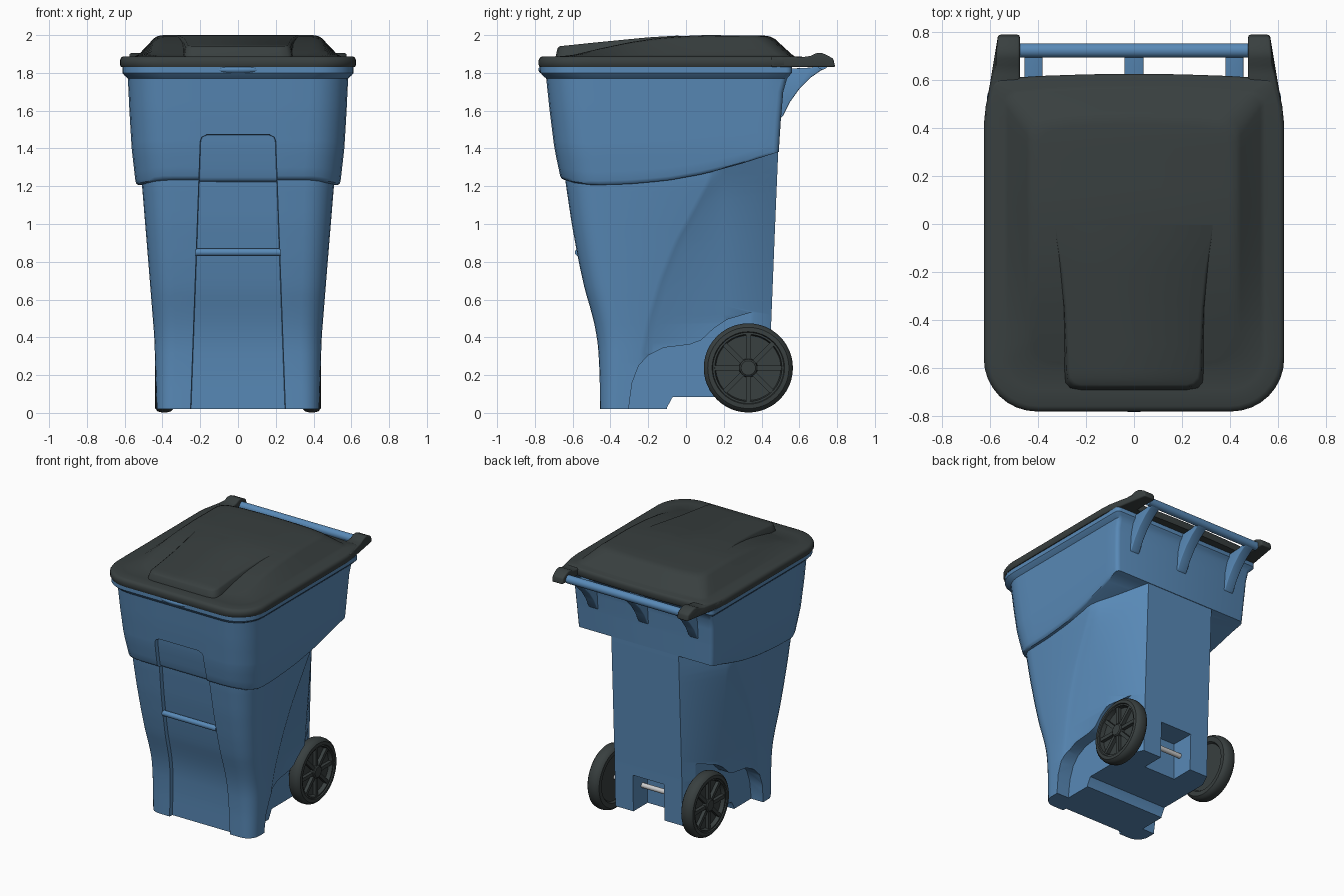
import bpy, bmesh, math
from mathutils import Vector, Matrix

if "Cube" in bpy.data.objects:
    bpy.data.objects.remove(bpy.data.objects["Cube"])


def material(name, col):
    m = bpy.data.materials.new(name)
    m.diffuse_color = (*col, 1)
    m.use_nodes = True
    m.node_tree.nodes["Principled BSDF"].inputs["Base Color"].default_value = m.diffuse_color
    return m


BLUE = material("blue_plastic", (0.098, 0.25, 0.47))
DARK = material("dark_plastic", (0.04, 0.05, 0.05))


def table(pts, v):
    # piecewise-linear lookup
    if v <= pts[0][0]:
        return pts[0][1]
    for (a, fa), (b, fb) in zip(pts, pts[1:]):
        if v <= b:
            return fa + (fb - fa) * (v - a) / (b - a)
    return pts[-1][1]


def finish(bm, name, mat=None, bevel=0, angle=35):
    bmesh.ops.recalc_face_normals(bm, faces=bm.faces)
    me = bpy.data.meshes.new(name)
    bm.to_mesh(me)
    bm.free()
    ob = bpy.data.objects.new(name, me)
    bpy.context.collection.objects.link(ob)
    if mat:
        me.materials.append(mat)
    bpy.ops.object.select_all(action='DESELECT')
    ob.select_set(True)
    bpy.context.view_layer.objects.active = ob
    if bevel:
        b = ob.modifiers.new("bevel", 'BEVEL')
        b.width, b.segments, b.limit_method = bevel, 3, 'ANGLE'
        bpy.ops.object.modifier_apply(modifier=b.name)
    bpy.ops.object.shade_smooth_by_angle(angle=math.radians(angle))
    return ob


def loft(name, rings, mat, k=1, angle=35):
    # rings: right-half outlines from front centre to back centre, mirrored in x
    bm = bmesh.new()
    rows = [[bm.verts.new(p) for p in h + [(-x, y, z) for x, y, z in h[-2:0:-1]]] for h in rings]
    n, hn = len(rows[0]), len(rings[0])
    for a, b in zip(rows, rows[1:]):
        for i in range(n):
            bm.faces.new((a[i], a[(i + 1) % n], b[(i + 1) % n], b[i]))
    for r in (rows[0], rows[-1]):
        bm.faces.new(r[:k + 1] + r[n - k:])
        for i in range(k, hn - 1):
            q = [r[i], r[i + 1], r[(n - i - 1) % n], r[n - i]]
            bm.faces.new(q[:2] + q[3:] if i == hn - 2 else q)
    return finish(bm, name, mat, 0, angle)


def extrude_yz(name, prof, x0, x1, mat=None, bevel=0, outer=None):
    bm = bmesh.new()
    a = [bm.verts.new((x0, y, z)) for y, z in prof]
    b = [bm.verts.new((outer(y) if outer else x1, y, z)) for y, z in prof]
    bm.faces.new(a)
    bm.faces.new(b)
    for i in range(len(a)):
        j = (i + 1) % len(a)
        bm.faces.new((a[i], a[j], b[j], b[i]))
    return finish(bm, name, mat, bevel)


def rod(name, x0, x1, y, z, r, mat=None):
    prof = [(y + r * math.cos(i * math.tau / 24), z + r * math.sin(i * math.tau / 24)) for i in range(24)]
    return extrude_yz(name, prof, x0, x1, mat)


def arc(cx, cy, r, a0, n):
    return [(cx + r * math.cos(math.radians(a0 + 90 * i / n)),
             cy + r * math.sin(math.radians(a0 + 90 * i / n))) for i in range(n + 1)]


def cut(ob, *cutters):
    for c in cutters:
        c.hide_render = True
        m = ob.modifiers.new("cut", 'BOOLEAN')
        m.operation, m.solver, m.object = 'DIFFERENCE', 'EXACT', c
        bpy.context.view_layer.objects.active = ob
        bpy.ops.object.modifier_apply(modifier=m.name)
        bpy.data.objects.remove(c)
    ob.select_set(True)
    bpy.ops.object.shade_smooth_by_angle(angle=math.radians(30))


# Recessed front panel outline shared by body and collar
def panel(yf, z):
    p = table([(0, .252), (1.44, .2), (1.46, .192), (1.47, .17)], z)
    d = table([(1.47, .03), (1.474, 0)], z)
    return [(0, yf + d), (p - .003, yf + d), (p, yf)]


# Lower body
FRONT = [(0, -.455), (.2, -.457), (.35, -.465), (.45, -.48), (.55, -.505), (.65, -.535), (.8, -.568), (1, -.605), (1.25, -.642)]
CREASE = [(.02, -.25), (.3, -.22), (.5, -.18), (.7, -.12), (.9, -.04), (1.1, .07), (1.25, .15)]


def body_ring(z):
    yf, c = table(FRONT, z), table(CREASE, z)
    w = table([(0, .43), (.4, .443), (.8, .475), (1.25, .512)], z)
    r = table([(0, .09), (1.3, .16)], z)
    yb = table([(0, .437), (.45, .45), (1, .472), (1.38, .488)], z)
    h = panel(yf, z) + arc(w - r, yf + r, r, -90, 6)
    h += [(w, c - .03), (w - .005, c - .005), (w - .022, c + .03), (w - .035, .2), (.28, yb), (0, yb)]
    return [(x, y, z) for x, y in h]


body = loft("lower_body", [body_ring(.02 + .05 * i) for i in range(29)], BLUE, k=7)

# Wheel wells, raised rear floor and axle notch
WELL = [(-.31, -.1), (-.3, .05), (-.285, .16), (-.25, .25), (-.2, .305), (-.12, .345), (.02, .362), (.08, .385),
        (.15, .45), (.22, .495), (.34, .53), (.7, .55), (.7, -.1)]
cut(body, extrude_yz("well_r", WELL, .33, .7), extrude_yz("well_l", WELL, -.33, -.7),
    extrude_yz("floor", [(-.1, -.1), (-.1, .03), (-.07, .085), (.7, .085), (.7, -.1)], -.8, .8),
    extrude_yz("notch", [(.27, .0), (.27, .36), (.7, .36), (.7, .0)], -.13, .13))

# Upper collar with sweeping lower edge and rim flange
EDGE = [(-.66, 1.24), (-.6, 1.222), (-.5, 1.211), (-.3, 1.217), (-.1, 1.235), (.1, 1.27), (.3, 1.325), (.49, 1.385)]


def collar_xy(z):
    w = table([(1.2, .54), (1.4, .563), (1.6, .575), (1.77, .583), (1.785, .6), (1.8, .612)], z)
    yf = table([(1.24, -.663), (1.4, -.697), (1.6, -.722), (1.77, -.74), (1.785, -.757), (1.8, -.77)], z)
    yb = table([(1.38, .491), (1.55, .502), (1.7, .515), (1.77, .535), (1.8, .56)], z)
    h = panel(yf, z) + arc(w - .2, yf + .2, .2, -90, 6)
    h += [(w, yf + .2 + (yb - yf - .24) * i / 12) for i in range(1, 12)]
    return h + arc(w - .03, yb - .03, .03, 0, 3) + [(0, yb)]


def collar_ring(zn, inset=0):
    out = []
    for i in range(len(collar_xy(zn))):
        z = zn
        for _ in range(3):
            x, y = collar_xy(z)[i]
            e = table(EDGE, y)
            z = zn if zn > 1.7 else e + (zn - 1.24) / .46 * (1.7 - e)
        if inset and y < .45:
            x, y = x * (1 - inset), y * (1 - inset) if y < 0 else y
        out.append((x, y, z))
    return out


zs = [1.3, 1.36, 1.42, 1.44, 1.45, 1.46, 1.47, 1.474, 1.54, 1.6, 1.65, 1.7, 1.74, 1.77, 1.785, 1.8, 1.832]
loft("upper_collar", [collar_ring(1.235, .022), collar_ring(1.242, .006), collar_ring(1.255)] +
     [collar_ring(z) for z in zs], BLUE, k=7)

# Lift bar across the front panel
rod("lift_bar", -.224, .224, -.568, .85, .02, BLUE)

# Front rim lip
bm = bmesh.new()
bmesh.ops.create_uvsphere(bm, u_segments=32, v_segments=12, radius=1,
                          matrix=Matrix.Translation((0, -.745, 1.817)) @ Matrix.Diagonal((.14, .037, .024, 1)))
finish(bm, "front_lip", BLUE)


# Lid: skirt, sloped shoulders and domed top
def lid_ring(w, yf, yb, r, rb, zf, taper=0):
    h = [(0, yf)] + arc(w - r, yf + r, r, -90, 8)
    h += [(w, yf + r + (yb - rb - yf - r) * i / 14) for i in range(1, 14)]
    h += arc(w - rb, yb - rb, rb, 0, 5) + [(w * f, yb + .02 * (1 - f * f)) for f in (.66, .33, 0)]
    h = [(x * (1 - taper * max(0, y - .46)), y) for x, y in h]
    return [(x, y, zf(y) if callable(zf) else zf) for x, y in h]


def dome(y):
    return table([(-.6, 1.895), (-.45, 1.93), (-.3, 1.962), (-.15, 1.985), (0, 1.996), (.1, 2), (.45, 1.997)], y)


def mid(f):
    return lambda y: 1.887 + f * (dome(y) - 1.887)


loft("lid", [lid_ring(.618, -.775, .6, .22, .03, 1.83, .4), lid_ring(.625, -.78, .605, .22, .03, 1.842, .4),
             lid_ring(.625, -.78, .605, .22, .03, 1.868, .4), lid_ring(.618, -.772, .6, .22, .03, 1.882, .4),
             lid_ring(.605, -.758, .59, .21, .03, 1.888, .4), lid_ring(.545, -.69, .555, .15, .05, 1.888),
             lid_ring(.525, -.67, .54, .14, .06, mid(.1)), lid_ring(.445, -.6, .45, .12, .08, mid(.85)),
             lid_ring(.425, -.58, .425, .11, .08, mid(.96)), lid_ring(.395, -.55, .395, .1, .08, dome)], DARK, angle=50)


# Raised centre wedge on the lid
def wedge_ring(o, zf):
    h = [(0, -.68 + o), (.22, -.68 + o), (.255 - o, -.672 + o), (.275 - o, -.65 + o), (.28 - o, -.61), (.283 - o, -.5),
         (.29 - o, -.35), (.305 - o, -.2), (.33 - o, -.05), (.365 - o, .12), (0, .13)]
    return [(x, y, zf(y)) for x, y in h]


def crown(y):
    return table([(-.68, 1.94), (-.45, 1.964), (-.2, 1.988), (0, 2.0), (.05, 2.0), (.13, 1.99)], y)


loft("lid_wedge", [wedge_ring(-.012, lambda y: 1.88), wedge_ring(0, lambda y: crown(y) - .01),
                   wedge_ring(.012, crown)], DARK, angle=50)

# Hinge arms, handle bar and gussets
ARM = [(.45, 1.83), (.45, 1.884), (.62, 1.884), (.66, 1.89), (.69, 1.904), (.72, 1.905), (.75, 1.892), (.78, 1.875), (.79, 1.83)]
GUSSET = [(.49, 1.55), (.515, 1.575), (.55, 1.645), (.6, 1.715), (.66, 1.775), (.71, 1.81), (.74, 1.825), (.74, 1.845), (.66, 1.828), (.49, 1.82)]
for s, side in ((1, "right"), (-1, "left")):
    extrude_yz("hinge_arm_" + side, ARM, s * .475, 0, DARK, .01,
               lambda y: s * table([(.45, .622), (.5, .614), (.66, .578), (.79, .565)], y))
    extrude_yz("gusset_" + side, GUSSET, s * .38, s * .455, BLUE, .006)
extrude_yz("gusset_center", GUSSET, -.04, .04, BLUE, .006)
rod("handle_bar", -.48, .48, .722, 1.848, .03, BLUE)

# Axle
rod("axle", -.4, .4, .33, .24, .018)

# Wheels with spokes and hub
TYRE = [(0, -.03), (.1, -.03), (.17, -.03), (.18, -.045), (.215, -.048), (.23, -.035), (.236, -.012), (.236, .012),
        (.23, .035), (.215, .048), (.192, .05), (.188, .042), (.178, .042), (.172, .012), (.05, .012), (.046, .042), (.038, .048), (0, .048)]
for s, side in ((1, "right"), (-1, "left")):
    bm = bmesh.new()
    vs = [bm.verts.new((x, 0, r)) for r, x in TYRE]
    es = [bm.edges.new(p) for p in zip(vs, vs[1:])]
    bmesh.ops.spin(bm, geom=vs + es, cent=(0, 0, 0), axis=(1, 0, 0), angle=math.tau, steps=48)
    bmesh.ops.remove_doubles(bm, verts=bm.verts, dist=1e-4)
    for i in range(8):
        bmesh.ops.create_cube(bm, size=1, matrix=Matrix.Rotation(i * math.tau / 8, 4, 'X') @
                              Matrix.Translation((.022, 0, .11)) @ Matrix.Diagonal((.03, .026, .136, 1)))
    bmesh.ops.transform(bm, matrix=Matrix.Translation((s * .39, .33, .238)) @ Matrix.Diagonal((s, 1, 1, 1)), verts=bm.verts)
    finish(bm, "wheel_" + side, DARK)
